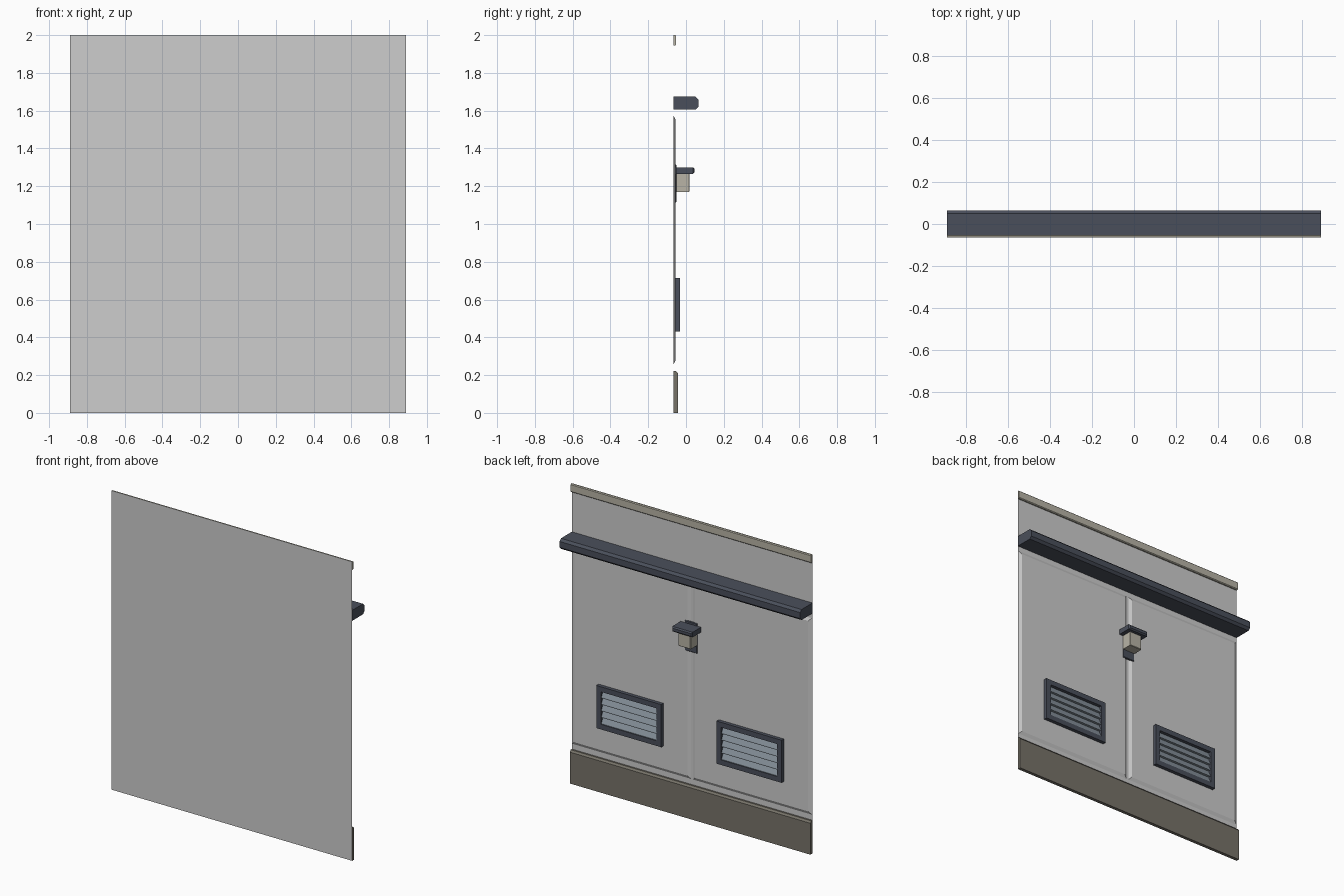
import bpy, bmesh

if "Cube" in bpy.data.objects:
    bpy.data.objects.remove(bpy.data.objects["Cube"])

WALL = -0.065      # y of the wall sheet; all details sit behind it towards +y
FACE = -0.055      # y of the raised panel faces
W = 0.89           # half width


def material(name, srgb):
    m = bpy.data.materials.new(name)
    lin = [((c / 255 + 0.055) / 1.055) ** 2.4 for c in srgb]
    m.diffuse_color = (*lin, 1)
    m.use_nodes = True
    m.node_tree.nodes["Principled BSDF"].inputs["Base Color"].default_value = m.diffuse_color
    return m


GREY = material("light grey wall", (205, 205, 205))
DARK = material("dark slate", (74, 79, 91))
STONE = material("brown grey base", (119, 115, 105))
CREAM = material("cream trim", (184, 180, 166))
STEEL = material("blue grey slats", (139, 150, 160))


def finish(name, bm, mat):
    bmesh.ops.recalc_face_normals(bm, faces=bm.faces)
    # drop faces lying on the wall sheet, they are hidden and would coincide
    back = [f for f in bm.faces if all(abs(v.co.y - WALL) < 1e-5 for v in f.verts)]
    bmesh.ops.delete(bm, geom=back, context='FACES')
    me = bpy.data.meshes.new(name)
    bm.to_mesh(me)
    bm.free()
    me.materials.append(mat)
    ob = bpy.data.objects.new(name, me)
    bpy.context.collection.objects.link(ob)
    return ob


def bridge(name, ring_a, ring_b, mat):
    """Solid between two rings of points with the same count."""
    bm = bmesh.new()
    a = [bm.verts.new(p) for p in ring_a]
    b = [bm.verts.new(p) for p in ring_b]
    bm.faces.new(a)
    bm.faces.new(b)
    for i in range(len(a)):
        j = (i + 1) % len(a)
        bm.faces.new((a[i], a[j], b[j], b[i]))
    return finish(name, bm, mat)


def prism(name, profile, x0, x1, mat):
    """Extrude a (y, z) profile along x."""
    return bridge(name, [(x0, y, z) for y, z in profile],
                  [(x1, y, z) for y, z in profile], mat)


def rect(x0, x1, z0, z1, y, inset=0.0):
    x0, x1, z0, z1 = x0 + inset, x1 - inset, z0 + inset, z1 - inset
    return [(x0, y, z0), (x1, y, z0), (x1, y, z1), (x0, y, z1)]


def plate(name, x0, x1, z0, z1, y0, y1, mat, cham=0.0):
    """Box whose outward rim is chamfered by cham."""
    bm = bmesh.new()
    rings = [rect(x0, x1, z0, z1, y0), rect(x0, x1, z0, z1, y1 - cham)]
    if cham:
        rings.append(rect(x0, x1, z0, z1, y1, cham))
    vs = [[bm.verts.new(p) for p in r] for r in rings]
    bm.faces.new(vs[0])
    bm.faces.new(vs[-1])
    for a, b in zip(vs, vs[1:]):
        for i in range(4):
            j = (i + 1) % 4
            bm.faces.new((a[i], a[j], b[j], b[i]))
    return finish(name, bm, mat)


# wall sheet, facing the detailed side
bm = bmesh.new()
bm.faces.new([bm.verts.new(p) for p in reversed(rect(-W, W, 0, 2, WALL))])
me = bpy.data.meshes.new("wall")
bm.to_mesh(me)
bm.free()
me.materials.append(GREY)
bpy.context.collection.objects.link(bpy.data.objects.new("wall", me))

# horizontal bands: base, canopy ledge, top trim
prism("base_band", [(WALL, 0), (-0.043, 0), (-0.043, 0.21), (-0.053, 0.222), (WALL, 0.222)],
      -W, W, STONE)
prism("canopy_ledge", [(WALL, 1.605), (0.05, 1.605), (0.065, 1.62), (0.065, 1.66),
                       (0.05, 1.675), (WALL, 1.675)], -W, W, DARK)
prism("top_trim", [(WALL, 1.945), (-0.057, 1.945), (-0.052, 1.95), (-0.052, 1.995),
                   (-0.057, 2.0), (WALL, 2.0)], -W, W, CREAM)

for side, label in ((1, "left"), (-1, "right")):
    # raised panel with sloped rim
    x0, x1 = sorted((side * 0.008, side * 0.885))
    bridge(label + "_panel", rect(x0, x1, 0.258, 1.572, WALL),
           rect(x0, x1, 0.258, 1.572, FACE, 0.02), GREY)

    # louvred vent: four frame bars and five saw-tooth slats
    c, hw, z0, z1, b = side * 0.445, 0.24, 0.43, 0.715, 0.034
    out = -0.031
    plate(label + "_vent_frame_bottom", c - hw, c + hw, z0, z0 + b, FACE, out, DARK)
    plate(label + "_vent_frame_top", c - hw, c + hw, z1 - b, z1, FACE, out, DARK)
    for s in (-1, 1):
        xa, xb = sorted((c + s * hw, c + s * (hw - b)))
        plate(label + "_vent_frame_side", xa, xb, z0 + b, z1 - b, FACE, out, DARK)
    step = (z1 - z0 - 2 * b) / 5
    for i in range(5):
        z = z0 + b + i * step
        prism(label + "_vent_slat", [(FACE, z), (-0.036, z), (-0.036, z + 0.006),
                                     (-0.053, z + step), (FACE, z + step)],
              c - hw + b, c + hw - b, STEEL)

# wall lamp: mounting plate, glass box, hood
plate("lamp_plate", -0.045, 0.045, 1.115, 1.315, -0.06, -0.05, DARK, 0.003)
plate("lamp_glass", -0.046, 0.046, 1.17, 1.268, -0.05, 0.018, CREAM, 0.003)
plate("lamp_hood", -0.075, 0.075, 1.266, 1.3, -0.052, 0.045, DARK, 0.008)
